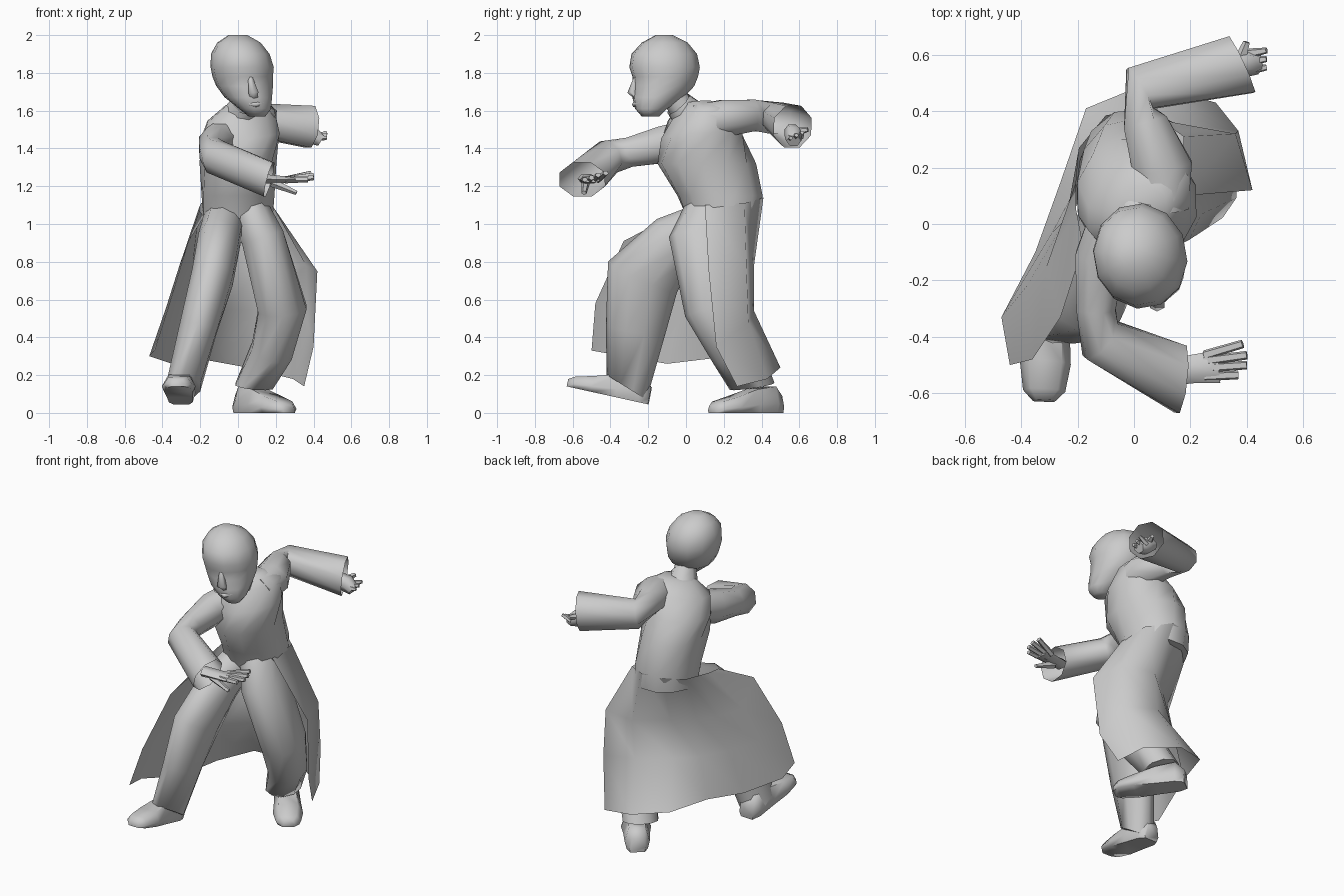
import bpy, math
from mathutils import Vector as V


def mesh(name, verts, faces, angle=40):
    me = bpy.data.meshes.new(name)
    me.from_pydata([tuple(v) for v in verts], [], faces)
    ob = bpy.data.objects.new(name, me)
    bpy.context.collection.objects.link(ob)
    bpy.ops.object.select_all(action='DESELECT')
    ob.select_set(True)
    bpy.context.view_layer.objects.active = ob
    bpy.ops.object.shade_smooth_by_angle(angle=math.radians(angle))
    return ob


def loft(name, rings, closed=True, caps=(True, True), angle=65):
    n = len(rings[0])
    faces = [(r * n + i, r * n + (i + 1) % n, (r + 1) * n + (i + 1) % n, (r + 1) * n + i)
             for r in range(len(rings) - 1) for i in range(n if closed else n - 1)]
    if caps[0]:
        faces.append(tuple(reversed(range(n))))
    if caps[1]:
        faces.append(tuple(range((len(rings) - 1) * n, len(rings) * n)))
    return mesh(name, [v for r in rings for v in r], faces, angle)


def tube(name, pts, side=(1, 0, 0), n=8, end=None, caps=(True, True)):
    """pts: (x, y, z, radius along side, radius across)"""
    c = [V(p[:3]) for p in pts]
    rings = []
    for i, p in enumerate(pts):
        t = (c[min(i + 1, len(c) - 1)] - c[max(i - 1, 0)]).normalized()
        if end and i == len(pts) - 1:
            t = V(end).normalized()
        a = V(side)
        a = (a - t * a.dot(t)).normalized()
        b = t.cross(a)
        rings.append([c[i] + a * p[3] * math.cos(k) + b * p[4] * math.sin(k)
                      for k in [(j + .5) * math.tau / n for j in range(n)]])
    return loft(name, rings, caps=caps)


def oval(cx, cy, cz, rx, ry, yaw=0, tilt=0, n=12):
    w, out = math.radians(yaw), []
    for j in range(n):
        k = (j + .5) * math.tau / n
        x, y = rx * math.cos(k), ry * math.sin(k)
        out.append(V((cx + x * math.cos(w) - y * math.sin(w),
                      cy + x * math.sin(w) + y * math.cos(w), cz + tilt * x)))
    return out


# Head, turned slightly and looking down: z, centre x, front y, back y, half width
head = [(1.57, .1, -.235, -.14, .045), (1.61, .09, -.27, -.1, .085),
        (1.67, .055, -.285, -.01, .125), (1.73, .035, -.28, .045, .15),
        (1.78, .025, -.285, .065, .16), (1.83, .022, -.302, .075, .167),
        (1.9, .012, -.29, .06, .155), (1.96, .005, -.235, .01, .115),
        (2.0, .0, -.16, -.07, .05)]
loft("head", [oval(cx, (f + b) / 2, z, w, (b - f) / 2, 10) for z, cx, f, b, w in head])
tube("nose", [(.065, -.265, 1.775, .014, .012), (.082, -.285, 1.695, .03, .025),
              (.085, -.265, 1.67, .024, .012)], n=6)
tube("lips", [(.06, -.265, 1.635, .008, .01), (.095, -.273, 1.632, .014, .014),
              (.13, -.245, 1.64, .008, .01)], side=(0, 0, 1), n=6)
tube("neck", [(.02, .02, 1.56, .075, .075), (.045, -.08, 1.69, .065, .07)])
tube("collar", [(.015, .02, 1.57, .1, .1), (.04, -.04, 1.635, .075, .08)], caps=(False, False))

# Twisted torso, leaning forward
loft("torso", [oval(0, .2, 1.03, .19, .2), oval(0, .18, 1.15, .195, .23, 5),
               oval(0, .11, 1.32, .2, .265, 12), oval(.01, .085, 1.46, .215, .225, 30, .12),
               oval(.015, .075, 1.575, .205, .145, 40, .2), oval(.025, .05, 1.64, .1, .08, 40, .15)])

# Arms with wide open sleeves
tube("right_sleeve", [(-.06, .03, 1.46, .1, .1), (-.12, -.12, 1.42, .105, .095),
                      (-.135, -.3, 1.38, .085, .075), (-.12, -.41, 1.355, .095, .09),
                      (.165, -.55, 1.235, .1, .13)], side=(0, 0, 1), caps=(True, False),
     end=(.95, -.1, -.25))
tube("left_sleeve", [(.1, .06, 1.53, .11, .1), (.1, .2, 1.56, .105, .115),
                     (.04, .36, 1.575, .09, .085), (.02, .48, 1.56, .09, .09),
                     (.38, .565, 1.515, .12, .118)], side=(0, 0, 1), caps=(True, False),
     end=(.9, .42, -.1))

# Right hand is open, left hand is curled
tube("right_palm", [(.12, -.53, 1.24, .03, .045), (.2, -.515, 1.235, .025, .05),
                    (.3, -.505, 1.235, .018, .058)], side=(0, 0, 1), n=6)
for i, (y, tx, ty, tz) in enumerate([(-.54, .37, -.535, 1.235), (-.51, .4, -.5, 1.245),
                                     (-.485, .4, -.465, 1.26), (-.465, .385, -.425, 1.27)]):
    tube(f"right_finger_{i}", [(.25, y, 1.235, .02, .018), (tx, ty, tz, .014, .016)],
         side=(0, 0, 1), n=5)
tube("right_thumb", [(.18, -.53, 1.22, .025, .022), (.31, -.54, 1.165, .012, .014)], n=5)
tube("left_palm", [(.33, .56, 1.5, .035, .04), (.39, .57, 1.47, .055, .05),
                   (.44, .57, 1.44, .035, .04)], side=(0, 0, 1), n=6)
for i in range(3):
    y = .545 + .03 * i
    tube(f"left_finger_{i}", [(.41, y, 1.46, .02, .018), (.47, y + .01, 1.455 + .015 * i, .011, .011)],
         side=(0, 0, 1), n=5)
tube("left_thumb", [(.38, .59, 1.49, .022, .022), (.4, .645, 1.5, .013, .013)], n=5)

# Trousers: bent right leg forward, left leg planted behind
tube("right_leg", [(-.07, .16, 1.04, .11, .1), (-.1, -.06, .91, .115, .15),
                   (-.135, -.23, .72, .115, .2), (-.21, -.265, .45, .105, .16),
                   (-.29, -.315, .135, .095, .125)], n=10, end=(0, -.5, -.8))
tube("left_leg", [(.06, .14, 1.06, .11, .15), (.13, .09, .93, .12, .18),
                  (.235, .14, .55, .135, .15), (.18, .26, .33, .115, .135),
                  (.085, .35, .14, .105, .12)], n=10, end=(-.1, .15, -1))


def foot(name, heel, toe, up):
    h, t, u = V(heel), V(toe), V(up).normalized()
    s = (t - h).cross(u).normalized()
    rings = []
    for f, w, k in [(0, .05, .09), (.12, .075, .14), (.4, .08, .125),
                    (.7, .09, .085), (.92, .075, .06), (1, .04, .04)]:
        c = h.lerp(t, f)
        rings.append([c + s * w * a + u * k * b for a, b in
                      [(-.85, 0), (.85, 0), (1, .35), (.65, 1), (-.65, 1), (-1, .35)]])
    loft(name, rings)


foot("right_foot", (-.3, -.2, .045), (-.32, -.63, .14), (0, .2, 1))
foot("left_foot", (.01, .49, .0), (.27, .14, .0), (0, 0, 1))

# Coat skirt, open at the front, tucked in behind the thighs and flaring at the hem:
# waist, thigh, knee and hem rows from left to right
skirt = [
    [(.18, .1, 1.1), (.175, .31, 1.11), (.04, .41, 1.14), (-.1, .385, 1.13),
     (-.195, .27, 1.11), (-.205, .15, 1.09), (-.205, .05, 1.07), (-.18, -.08, 1.04)],
    [(.42, .12, .75), (.36, .32, .78), (.14, .36, .78), (-.04, .22, .78),
     (-.16, .12, .78), (-.24, .02, .78), (-.31, -.15, .78), (-.26, -.33, .91)],
    [(.4, .16, .35), (.37, .33, .48), (.12, .36, .54), (-.08, .25, .55),
     (-.2, .14, .55), (-.29, -.03, .55), (-.38, -.22, .56), (-.36, -.48, .58)],
    [(.35, .27, .14), (.29, .43, .18), (.05, .5, .24), (-.17, .41, .28),
     (-.26, .15, .29), (-.35, -.1, .26), (-.47, -.33, .30), (-.44, -.5, .33)]]
loft("coat_skirt", [[V(p) for p in row] for row in skirt], closed=False, caps=(False, False))
